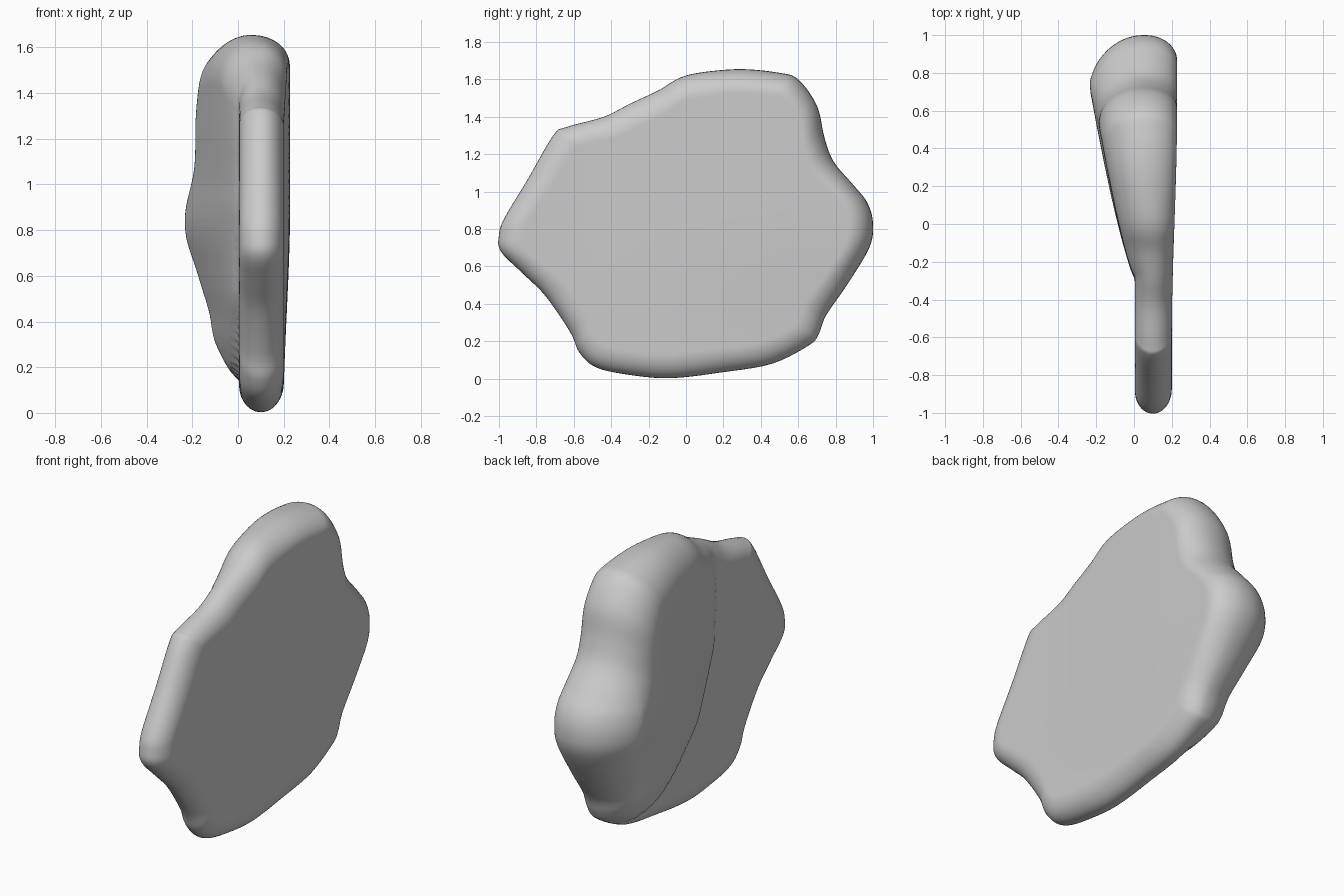
import bpy, bmesh, math

if "Cube" in bpy.data.objects:
    bpy.data.objects.remove(bpy.data.objects["Cube"])

# Side outline (y, z), clockwise from the front tip
OUT = [(-1, .77), (-.97, .86), (-.85, 1.06), (-.71, 1.30), (-.64, 1.345), (-.44, 1.40),
       (-.3, 1.47), (-.15, 1.54), (-.03, 1.61), (.1, 1.64), (.3, 1.655), (.5, 1.635),
       (.6, 1.60), (.7, 1.46), (.74, 1.29), (.79, 1.16), (.9, 1.03), (.97, .94),
       (1, .83), (.98, .7), (.86, .5), (.75, .34), (.71, .24), (.66, .18), (.46, .08),
       (.2, .035), (-.08, .003), (-.3, .02), (-.48, .06), (-.57, .14), (-.62, .25),
       (-.75, .44), (-.87, .56), (-.99, .68)]
CY, CZ = 0.0, 0.8
SUB, RINGS = 5, 64


def lerp_table(t, table):
    if t <= table[0][0]:
        return table[0][1]
    for (a, va), (b, vb) in zip(table, table[1:]):
        if t <= b:
            return va + (vb - va) * (t - a) / (b - a)
    return table[-1][1]


def soft_table(t, table, w):
    return sum(lerp_table(t + w * o, table) for o in (-1, -.5, 0, .5, 1)) / 5


def smooth(t):
    t = min(1, max(0, t))
    return t * t * (3 - 2 * t)


def catmull(a, b, c, d, t):
    return tuple(.5 * (2 * q + (r - p) * t + (2 * p - 5 * q + 4 * r - s) * t * t
                       + (3 * q - p - 3 * r + s) * t ** 3) for p, q, r, s in zip(a, b, c, d))


def rounded(d, r):
    k = 1 - min(1, d / r)
    return math.sqrt(max(0, 1 - k * k))


# Thick rear layer on the left face: crease position, tilt and step by height
CREASE = [(.12, .6), (.18, .27), (.3, .1), (.5, -.1), (.9, -.27), (1.2, -.29), (1.7, -.25)]
TILT = [(.17, .45), (.3, .72), (.42, .66), (.65, .86), (.78, 1.02), (1.1, .93), (1.6, .95)]
STEP = [(.15, .02), (.6, .015), (1.0, 0)]


def layer(y, z):
    e = y - soft_table(z, CREASE, .04)
    tilt = soft_table(z, TILT, .07)
    rise = max(0, min(e, 1.0)) ** .75
    return rise * .24 * tilt + lerp_table(z, STEP) * smooth(e / .05 + .5)


def faces_x(y, z, d):
    h = layer(y, z)
    left = .005 - h
    right = .2 + .028 * smooth((y + .6) / 1.2) * smooth(z / .9)
    mid = .1 - .045 * smooth((y + .2) / .6) * smooth((z - .2) / .6)
    return (mid + (left - mid) * rounded(d, .11 + .75 * h),
            mid + (right - mid) * rounded(d, .12))


n = len(OUT)
rim = [catmull(OUT[i - 1], OUT[i], OUT[(i + 1) % n], OUT[(i + 2) % n], j / SUB)
       for i in range(n) for j in range(SUB)]
m = len(rim)

# Stone slab: concentric rings for both faces, sharing the rim
bm = bmesh.new()
sides = ([], [])
for k in range(1, RINGS):
    u = k / RINGS
    s = 1 - (1 - u) ** 1.4
    rows = ([], [])
    for ry, rz in rim:
        y, z = CY + (ry - CY) * s, CZ + (rz - CZ) * s
        d = (1 - s) * math.hypot(ry - CY, rz - CZ) * .92
        for row, x in zip(rows, faces_x(y, z, d)):
            row.append(bm.verts.new((x, y, z)))
    sides[0].append(rows[0])
    sides[1].append(rows[1])
edge = [bm.verts.new((faces_x(y, z, 0)[0], y, z)) for y, z in rim]
for side, cx in zip(sides, faces_x(CY, CZ, 1)):
    side.append(edge)
    c = bm.verts.new((cx, CY, CZ))
    for i in range(m):
        j = (i + 1) % m
        bm.faces.new((c, side[0][i], side[0][j]))
        for a, b in zip(side, side[1:]):
            bm.faces.new((a[i], b[i], b[j], a[j]))
bmesh.ops.recalc_face_normals(bm, faces=bm.faces)
mesh = bpy.data.meshes.new("stone_slab")
bm.to_mesh(mesh)
bm.free()
slab = bpy.data.objects.new("stone_slab", mesh)
bpy.context.collection.objects.link(slab)
for p in mesh.polygons:
    p.use_smooth = True
